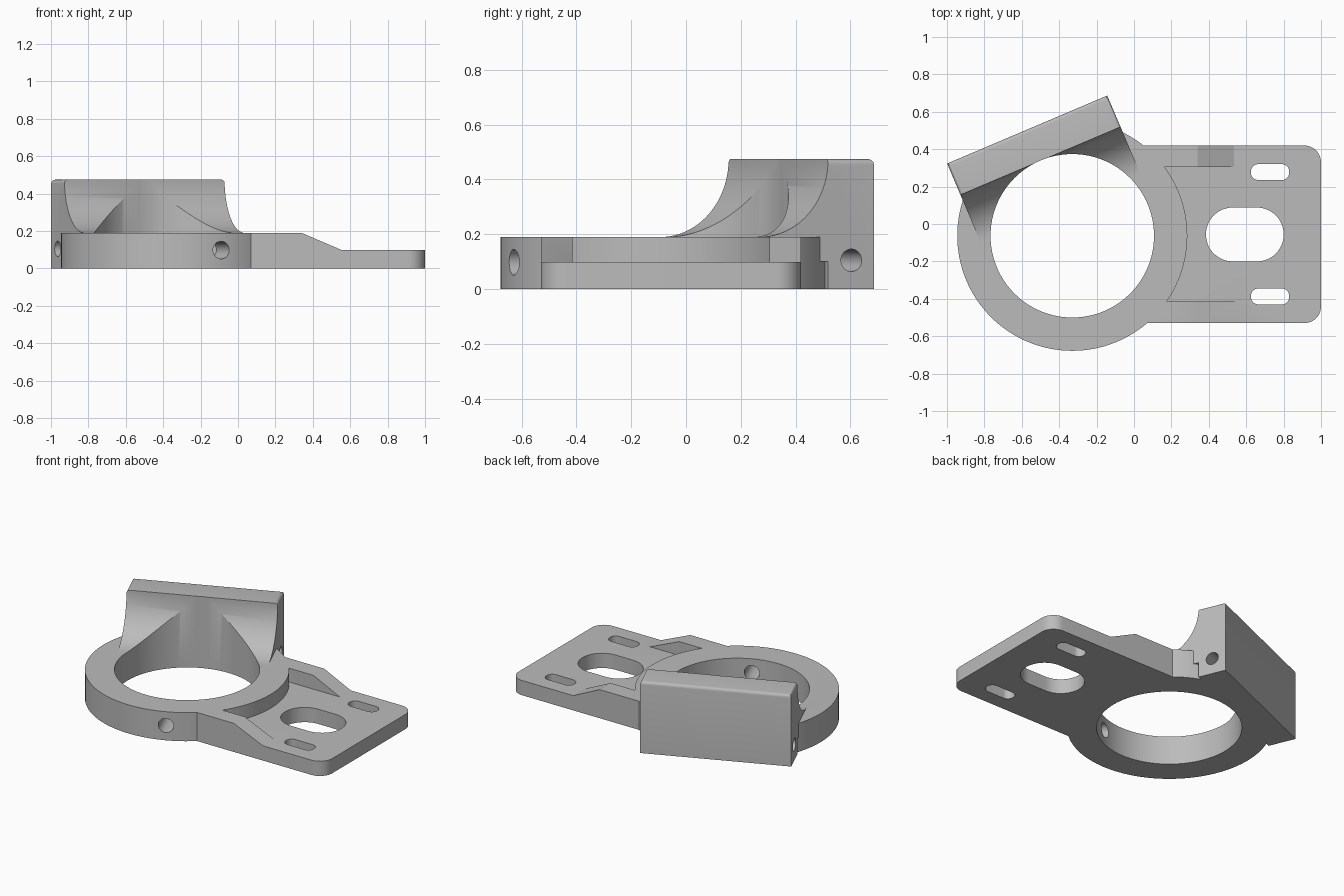
import bpy, bmesh
from math import sin, cos, pi, radians
from mathutils import Matrix, Vector

if "Cube" in bpy.data.objects:
    bpy.data.objects.remove(bpy.data.objects["Cube"], do_unlink=True)

CENTRE = Vector((-0.33, -0.063, 0))
RING_R, BORE_R, RING_H, PLATE_H = 0.615, 0.437, 0.19, 0.098
BLOCK_H, BLOCK_HALF, BLOCK_IN, BLOCK_OUT = 0.475, 0.465, 0.435, 0.617

grey = bpy.data.materials.new("light_grey")
grey.use_nodes = True
colour = (0.5, 0.5, 0.5, 1)
grey.diffuse_color = colour
grey.node_tree.nodes["Principled BSDF"].inputs["Base Color"].default_value = colour

# Axis changes: profile plane to world, extrusion along the third axis
FLAT = Matrix.Identity(4)
XZ = Matrix(((1, 0, 0, 0), (0, 0, 1, 0), (0, 1, 0, 0), (0, 0, 0, 1)))   # extrude along y
YZ = Matrix(((0, 0, 1, 0), (1, 0, 0, 0), (0, 1, 0, 0), (0, 0, 0, 1)))   # extrude along x
TURNED = Matrix.Translation(CENTRE) @ Matrix.Rotation(radians(23), 4, 'Z')


def prism(name, outline, low, high, axes=FLAT, place=FLAT, round_edges=None):
    """Extrude a closed outline from low to high."""
    bm = bmesh.new()
    face = bm.faces.new([bm.verts.new((a, b, low)) for a, b in outline])
    top = bmesh.ops.extrude_face_region(bm, geom=[face])["geom"]
    bmesh.ops.translate(bm, vec=(0, 0, high - low),
                        verts=[g for g in top if isinstance(g, bmesh.types.BMVert)])
    bm.transform(axes)
    bmesh.ops.recalc_face_normals(bm, faces=bm.faces)
    if round_edges:
        bmesh.ops.bevel(bm, geom=[e for e in bm.edges if round_edges(e)], offset=0.02,
                        segments=4, profile=0.5, affect='EDGES')
    bm.transform(place)
    bmesh.ops.recalc_face_normals(bm, faces=bm.faces)
    mesh = bpy.data.meshes.new(name)
    bm.to_mesh(mesh)
    bm.free()
    mesh.materials.append(grey)
    obj = bpy.data.objects.new(name, mesh)
    bpy.context.collection.objects.link(obj)
    return obj


def circle(r, n, cx=0, cy=0):
    return [(cx + r * cos(2 * pi * i / n), cy + r * sin(2 * pi * i / n)) for i in range(n)]


def rounded_rect(x0, x1, y0, y1, r, steps=12):
    pts = []
    corners = [(x1 - r, y1 - r), (x0 + r, y1 - r), (x0 + r, y0 + r), (x1 - r, y0 + r)]
    for k, (cx, cy) in enumerate(corners):
        for i in range(steps + 1):
            a = pi / 2 * (k + i / steps)
            pts.append((cx + r * cos(a), cy + r * sin(a)))
    return pts


def combine(body, other, operation):
    mod = body.modifiers.new(operation.lower(), 'BOOLEAN')
    mod.operation, mod.object, mod.solver = operation, other, 'EXACT'
    bpy.context.view_layer.objects.active = body
    bpy.ops.object.modifier_apply(modifier=mod.name)
    bpy.data.objects.remove(other, do_unlink=True)


# Ring collar
body = prism("ring_bracket", circle(RING_R, 128), 0, RING_H,
             place=Matrix.Translation(CENTRE))

# Flat mounting plate
combine(body, prism("plate", rounded_rect(-0.1, 1, -0.53, 0.42, 0.09), 0, PLATE_H), 'UNION')

# Sloping ribs along both plate edges
for y0, y1, end in ((-0.53, -0.415, 0.555), (0.305, 0.42, 0.535)):
    side = [(-0.05, 0), (end, 0), (end, PLATE_H), (0.34, RING_H), (-0.05, RING_H)]
    combine(body, prism("rib", side, y0, y1, XZ), 'UNION')

# Upright clamp block with a concave sweep down onto the ring
REACH, DROP, STEPS = 0.27, BLOCK_H - RING_H, 24
toe = BLOCK_IN - REACH
sweep = [(toe + REACH * cos(pi / 2 * i / STEPS), BLOCK_H - DROP * sin(pi / 2 * i / STEPS))
         for i in range(STEPS + 1)]
profile = [(BLOCK_OUT, 0), (BLOCK_OUT, BLOCK_H)] + sweep + [(toe, 0.1), (BLOCK_IN, 0.1), (BLOCK_IN, 0)]


def top_rim(edge):
    a, b = (v.co for v in edge.verts)
    at_top = min(a.z, b.z) > BLOCK_H - 1e-4
    return at_top and (abs(a.x - b.x) < 1e-4 or min(a.y, b.y) > BLOCK_OUT - 1e-4)


combine(body, prism("block", profile, -BLOCK_HALF, BLOCK_HALF, YZ, TURNED, top_rim), 'UNION')

# Main bore
combine(body, prism("bore", circle(BORE_R, 128), -0.1, 0.6,
                    place=Matrix.Translation(CENTRE)), 'DIFFERENCE')

# Plate slots
for slot in (rounded_rect(0.385, 0.80, -0.2, 0.088, 0.143),
             rounded_rect(0.625, 0.83, 0.235, 0.32, 0.04),
             rounded_rect(0.625, 0.83, -0.43, -0.345, 0.04)):
    combine(body, prism("slot", slot, -0.1, 0.3), 'DIFFERENCE')

# Screw hole through the ring wall, and pin hole along the block
combine(body, prism("screw_hole", circle(0.047, 32, 0, 0.098), -0.75, -0.3, XZ, TURNED), 'DIFFERENCE')
combine(body, prism("pin_hole", circle(0.041, 32, 0.527, 0.105), -0.6, 0.6, YZ, TURNED), 'DIFFERENCE')

# Smooth curved walls, crisp machined edges
bpy.ops.object.select_all(action='DESELECT')
body.select_set(True)
bpy.context.view_layer.objects.active = body
bpy.ops.object.shade_smooth_by_angle(angle=radians(25))
